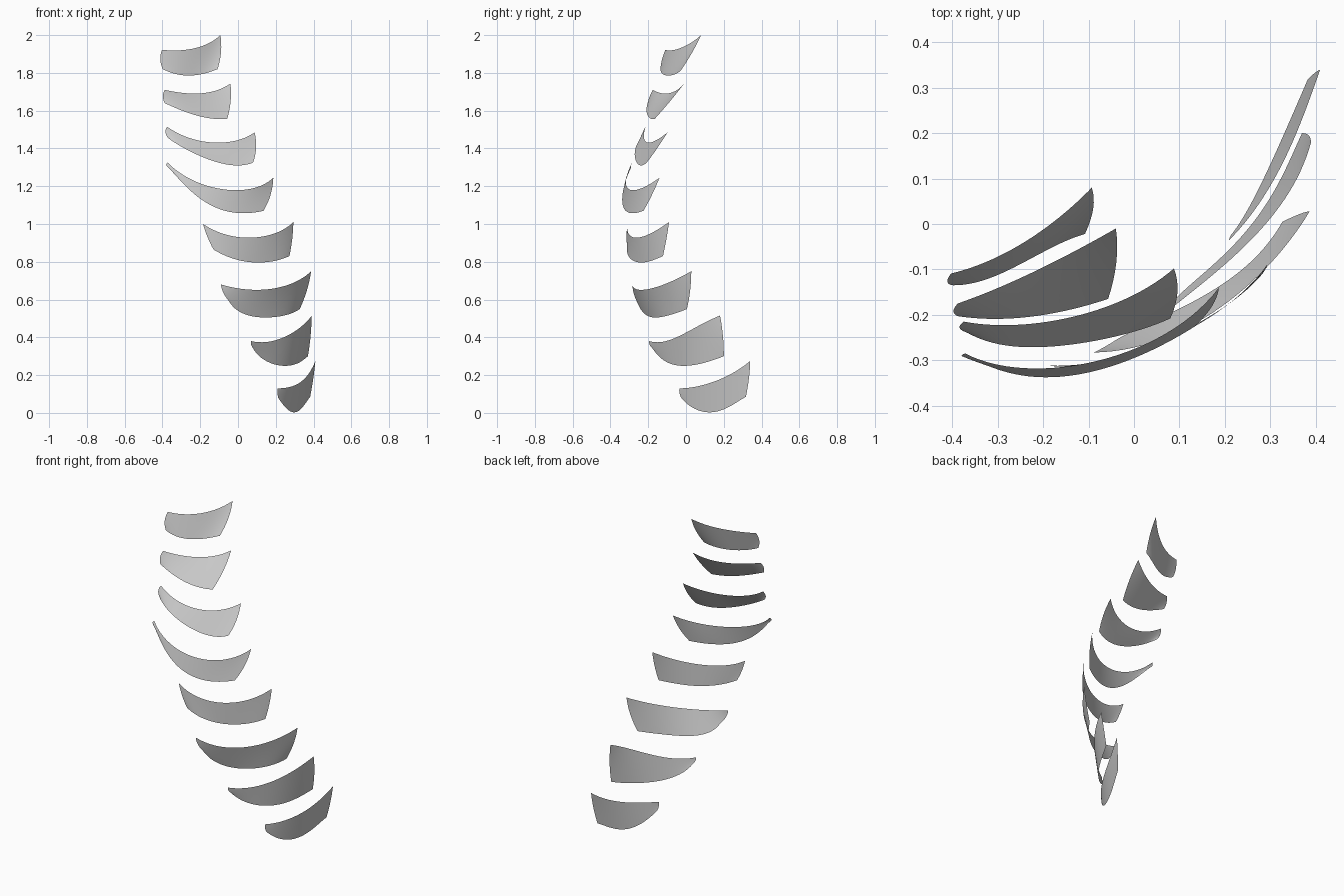
import bpy, bmesh
from mathutils import Vector

COLS, ROWS = 28, 8


def smooth_curve(points):
    """Return a function u in 0..1 -> point on one polynomial through all points."""
    pts = [Vector(p) for p in points]
    t = [0.0]
    for a, b in zip(pts, pts[1:]):
        t.append(t[-1] + (b - a).length)
    t = [k / t[-1] for k in t]

    def at(u):
        out = Vector((0, 0, 0))
        for i, p in enumerate(pts):
            w = 1.0
            for j, tj in enumerate(t):
                if j != i:
                    w *= (u - tj) / (t[i] - tj)
            out += p * w
        return out
    return at


def plate(name, upper, lower, bulge=0.012):
    """Thin curved sheet spanned between an upper and a lower edge, ends bowed outward."""
    top, bottom = smooth_curve(upper), smooth_curve(lower)
    bm = bmesh.new()
    grid = []
    for r in range(ROWS + 1):
        v = r / ROWS
        row = []
        for c in range(COLS + 1):
            u = c / COLS
            p = bottom(u).lerp(top(u), v)
            along = (top(1) + bottom(1) - top(0) - bottom(0)).normalized()
            p += along * bulge * 4 * v * (1 - v) * (2 * u - 1) ** 3
            row.append(bm.verts.new(p))
        grid.append(row)
    for r in range(ROWS):
        for c in range(COLS):
            f = bm.faces.new((grid[r][c], grid[r][c + 1],
                              grid[r + 1][c + 1], grid[r + 1][c]))
            f.smooth = True
    mesh = bpy.data.meshes.new(name)
    bm.to_mesh(mesh)
    bm.free()
    ob = bpy.data.objects.new(name, mesh)
    bpy.context.collection.objects.link(ob)


# Plates from the lowest to the highest, edges run left to right
plate("plate_1",
      [(.21, -.035, .13), (.265, .03, .135), (.34, .16, .17), (.41, .34, .275)],
      [(.213, -.025, .08), (.255, .04, .025), (.295, .12, .003), (.34, .22, .028), (.382, .317, .085)], .005)
plate("plate_2",
      [(.07, -.195, .38), (.17, -.115, .378), (.29, .0, .425), (.39, .18, .515)],
      [(.078, -.18, .345), (.14, -.12, .28), (.23, -.035, .25), (.31, .075, .26), (.37, .20, .30)], .007)
plate("plate_3",
      [(-.09, -.283, .68), (.07, -.25, .652), (.24, -.145, .67), (.387, .028, .75)],
      [(-.05, -.262, .595), (.03, -.22, .525), (.15, -.16, .505), (.25, -.09, .517), (.327, .005, .55)], .01)
plate("plate_4",
      [(-.185, -.312, 1.0), (-.04, -.295, .938), (.16, -.21, .94), (.293, -.09, 1.01)],
      [(-.13, -.312, .865), (-.02, -.292, .815), (.1, -.24, .796), (.2, -.182, .806), (.272, -.122, .83)], .005)
plate("plate_5",
      [(-.372, -.285, 1.325), (-.2, -.318, 1.215), (.02, -.267, 1.18), (.187, -.14, 1.245)],
      [(-.365, -.292, 1.295), (-.25, -.333, 1.175), (-.1, -.327, 1.08), (.035, -.28, 1.057), (.135, -.225, 1.07)])
plate("plate_6",
      [(-.375, -.215, 1.515), (-.24, -.221, 1.45), (-.06, -.182, 1.433), (.088, -.098, 1.485)],
      [(-.37, -.238, 1.455), (-.26, -.27, 1.388), (-.12, -.263, 1.33), (-.01, -.24, 1.31), (.08, -.208, 1.325)])
plate("plate_7",
      [(-.388, -.175, 1.71), (-.27, -.128, 1.692), (-.15, -.07, 1.698), (-.04, -.01, 1.743)],
      [(-.388, -.203, 1.64), (-.3, -.209, 1.602), (-.17, -.195, 1.563), (-.057, -.165, 1.557)], .01)
plate("plate_8",
      [(-.403, -.109, 1.922), (-.3, -.072, 1.92), (-.19, -.005, 1.942), (-.093, .08, 2.0)],
      [(-.398, -.135, 1.82), (-.32, -.12, 1.792), (-.21, -.067, 1.79), (-.108, -.022, 1.82)])
